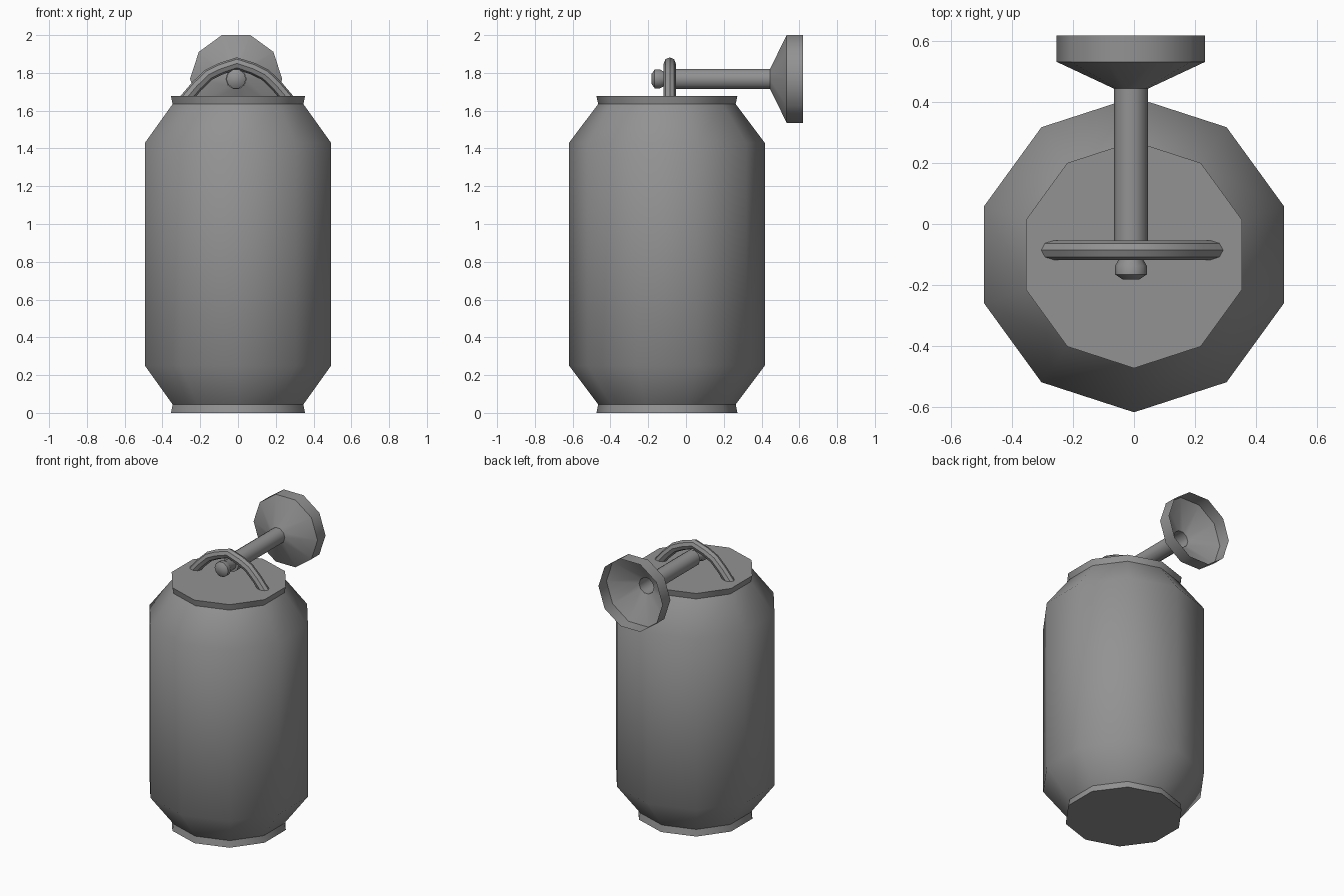
import bpy, bmesh, math
from mathutils import Matrix, Vector

if "Cube" in bpy.data.objects:
    bpy.data.objects.remove(bpy.data.objects["Cube"])

# Dark grey used on every part
dark = bpy.data.materials.new("dark_grey")
dark.diffuse_color = (0.29, 0.29, 0.29, 1)
dark.use_nodes = True
dark.node_tree.nodes["Principled BSDF"].inputs["Base Color"].default_value = dark.diffuse_color


def finish(name, bm, angle):
    """Turn a bmesh into a smooth-by-angle dark object."""
    bmesh.ops.recalc_face_normals(bm, faces=bm.faces[:])
    mesh = bpy.data.meshes.new(name)
    bm.to_mesh(mesh)
    bm.free()
    mesh.materials.append(dark)
    ob = bpy.data.objects.new(name, mesh)
    bpy.context.collection.objects.link(ob)
    bpy.ops.object.select_all(action='DESELECT')
    ob.select_set(True)
    bpy.context.view_layer.objects.active = ob
    bpy.ops.object.shade_smooth_by_angle(angle=math.radians(angle))


def skin(bm, rings, cap_start=True, cap_end=True):
    """Bridge successive rings of vertices and cap the ends."""
    n = len(rings[0])
    for a, b in zip(rings, rings[1:]):
        for i in range(n):
            j = (i + 1) % n
            bm.faces.new((a[i], a[j], b[j], b[i]))
    if cap_start:
        bm.faces.new(rings[0][::-1])
    if cap_end:
        bm.faces.new(rings[-1])


def lathe(name, profile, matrix, phase=0, cap_end=True, sides=10):
    """Revolve (radius, height) points about z, then place with matrix."""
    bm = bmesh.new()
    angles = [phase + 2 * math.pi * i / sides for i in range(sides)]
    rings = [[bm.verts.new(matrix @ Vector((r * math.cos(a), r * math.sin(a), h)))
              for a in angles] for r, h in profile]
    skin(bm, rings, cap_end=cap_end)
    finish(name, bm, 40)


# Ten-sided can body with narrow foot and lid rim
lathe("can_body",
      [(0.373, 0), (0.364, 0.045), (0.518, 0.25), (0.518, 1.43),
       (0.364, 1.635), (0.373, 1.677)],
      Matrix.Translation((0, -0.101, 0)), math.pi / 2)

# Horizontal parts share an axis running along +y
along_y = Matrix.Translation((-0.01, 0, 1.768)) @ Matrix.Rotation(-math.pi / 2, 4, 'X')

# Horn: tube flaring to an open bell
lathe("horn", [(0.056, -0.06), (0.056, 0.445), (0.244, 0.533), (0.244, 0.62)],
      along_y, cap_end=False)

# Knob on the near end, with a neck through the handle
lathe("knob", [(0.028, -0.182), (0.052, -0.166), (0.052, -0.137),
               (0.042, -0.12), (0.038, -0.055)], along_y)

# Arched carry handle, swept octagonal tube mirrored about its centre
half = [(0.28, 1.65), (0.212, 1.73), (0.15, 1.79), (0.085, 1.822)]
path = [(-x, z) for x, z in half] + [(0, 1.85)] + half[::-1]
bm = bmesh.new()
rings = []
for k, (x, z) in enumerate(path):
    p, q = path[max(k - 1, 0)], path[min(k + 1, len(path) - 1)]
    t = Vector((q[0] - p[0], 0, q[1] - p[1])).normalized()
    normal, side = Vector((-t.z, 0, t.x)), Vector((0, 1, 0))
    centre = Vector((x - 0.006, -0.086, z))
    rings.append([bm.verts.new(centre + 0.032 * (normal * math.cos(a) + side * math.sin(a)))
                  for a in (2 * math.pi * i / 8 for i in range(8))])
skin(bm, rings)
finish("handle", bm, 40)
